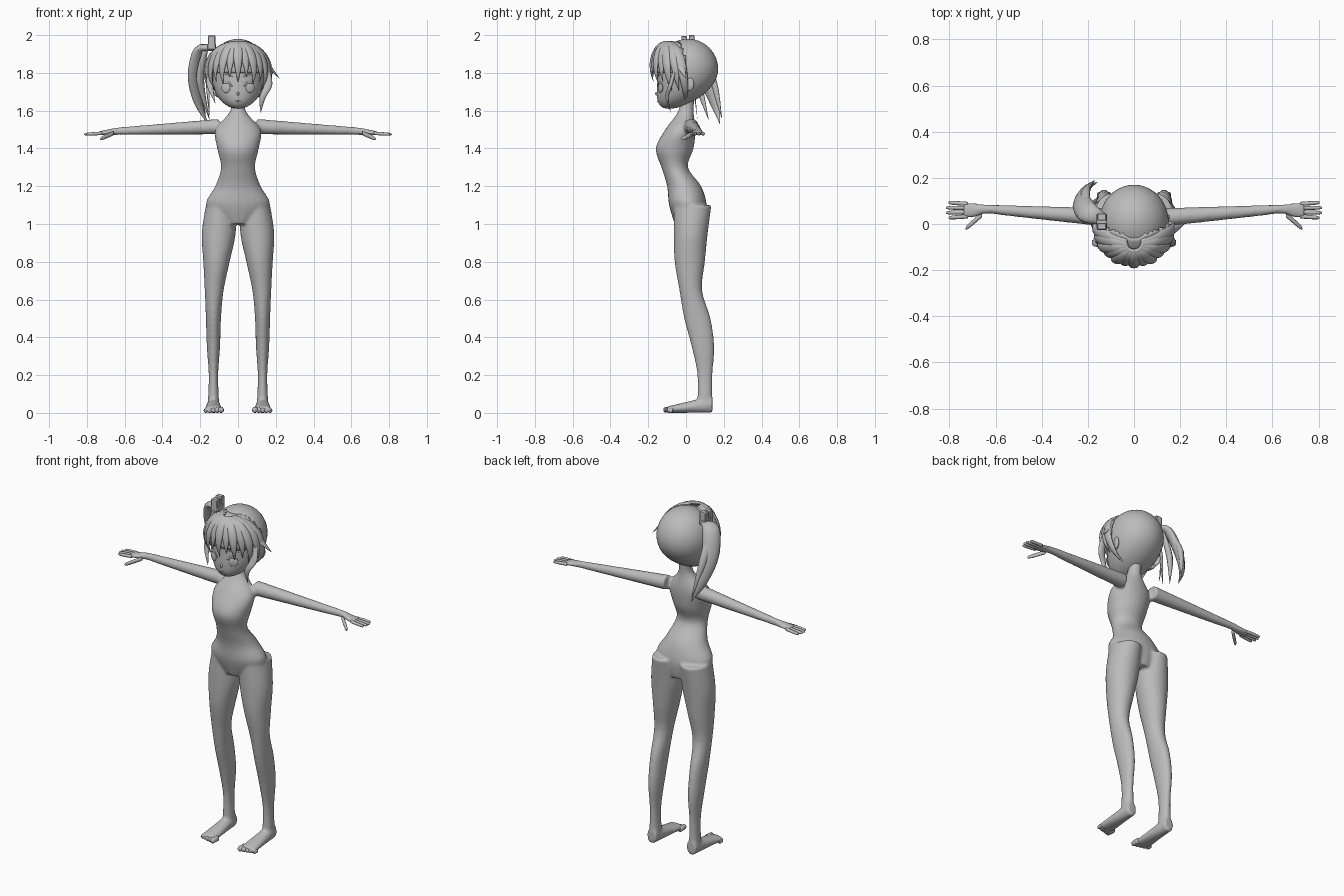
import bpy, bmesh
from math import sin, cos, asin, sqrt, pi, radians
from mathutils import Vector

cube = bpy.data.objects.get("Cube")
if cube:
    bpy.data.objects.remove(cube, do_unlink=True)

color = (0.5, 0.5, 0.5, 1)
grey = bpy.data.materials.new("plain grey")
grey.use_nodes = True
grey.diffuse_color = color
grey.node_tree.nodes["Principled BSDF"].inputs["Base Color"].default_value = color

X, Y, Z = Vector((1, 0, 0)), Vector((0, 1, 0)), Vector((0, 0, 1))
SIDES = (("right", -1), ("left", 1))


def spline(rows, steps):
    """Smooth interpolation through rows of numbers."""
    rows = [Vector(row) for row in rows]
    padded = [rows[0]] + rows + [rows[-1]]
    smooth = []
    for before, start, end, after in zip(padded, padded[1:], padded[2:], padded[3:]):
        leave, arrive = (end - before) / 2, (after - start) / 2
        for step in range(steps):
            t = step / steps
            ease = t * t * (3 - 2 * t)
            smooth.append(start.lerp(end, ease) + leave * (t * (1 - t) ** 2)
                          - arrive * (t * t * (1 - t)))
    return smooth + [rows[-1]]


def loft(bm, rows, across, depth=None, sides=24, steps=4):
    """Closed tube through rows of (x, y, z, half width, half depth)."""
    path = spline(rows, steps)
    rings = []
    for i, row in enumerate(path):
        center = Vector(row[:3])
        other = depth
        if other is None:
            ahead, behind = path[min(i + 1, len(path) - 1)], path[max(i - 1, 0)]
            other = Vector((ahead - behind)[:3]).cross(across).normalized()
        ring = []
        for k in range(sides):
            angle = 2 * pi * k / sides
            ring.append(bm.verts.new(center + across * (row[3] * cos(angle))
                                     + other * (row[4] * sin(angle))))
        rings.append(ring)
    for ring, following in zip(rings, rings[1:]):
        for k in range(sides):
            n = (k + 1) % sides
            bm.faces.new((ring[k], ring[n], following[n], following[k]))
    bm.faces.new(rings[0])
    bm.faces.new(rings[-1])


def lock(bm, points, width, across, flatness=0.5):
    """Hair lock: swells from its root and tapers to a fine tip."""
    rows = []
    for i, point in enumerate(points):
        half = width * sin(pi * (0.2 + 0.79 * i / (len(points) - 1)))
        rows.append((*point, half, half * flatness))
    loft(bm, rows, across, sides=12)


def rounded_digit(bm, start, end, radius, across, depth):
    """Finger or toe with a rounded end."""
    start, end = Vector(start), Vector(end)
    rows = []
    for along, scale in ((0, 1), (0.5, 1), (0.9, 0.8), (1, 0.2)):
        rows.append((*start.lerp(end, along), radius * scale, radius * scale))
    loft(bm, rows, across, depth, sides=10)


def add_object(bm, name):
    bmesh.ops.recalc_face_normals(bm, faces=bm.faces)
    for face in bm.faces:
        face.smooth = True
    mesh = bpy.data.meshes.new(name)
    bm.to_mesh(mesh)
    bm.free()
    mesh.materials.append(grey)
    part = bpy.data.objects.new(name, mesh)
    bpy.context.collection.objects.link(part)
    return part


def ball(name, location, scale, turn=0):
    bpy.ops.mesh.primitive_uv_sphere_add(segments=20, ring_count=12, radius=1,
                                         location=location, rotation=(0, 0, turn))
    part = bpy.context.object
    part.name, part.scale = name, scale
    part.data.materials.append(grey)
    bpy.ops.object.shade_smooth()


# Mannequin body: trunk, arms, legs and feet blended into one skin
bm = bmesh.new()
trunk = [(.02, .08, .08), (.01, .17, .1), (-.01, .12, .09), (-.06, .09, .07),
         (-.06, .11, .1), (-.03, .12, .08), (0, .04, .04), (.01, .04, .04)]
loft(bm, [(0, y, 1 + i / 10, wide, deep) for i, (y, wide, deep) in enumerate(trunk)], X, Y)
leg = [(.1, .03, .04), (.1, .025, .04), (.09, .035, .06), (.06, .04, .07),
       (.025, .05, .06), (.02, .07, .08), (.025, .09, .09), (.035, .08, .1)]
for side, s in SIDES:
    rows = []
    for i, (y, wide, deep) in enumerate(leg):
        z = .05 + .15 * i
        rows.append((s * (.13 - .08 * max(0, z - .6)), y, z, wide, deep))
    loft(bm, rows, X, Y)
    rows = []
    for i in range(7):
        x = .1 + .09 * i
        radius = .045 - .04 * x
        rows.append((s * x, .02 + .07 * x, 1.52 - .045 * x, radius, radius))
    rows += [(s * .69, .06, 1.485, .03, .015), (s * .74, .06, 1.48, .035, .01)]
    loft(bm, rows, Y, Z)
    rows = []
    for i in range(5):
        half = .045 - .007 * i
        rows.append((s * .13, .14 - .06 * i, half, .03 + .005 * i, half))
    loft(bm, rows, X, Z)
body = add_object(bm, "body")
blend = body.modifiers.new("blend", "REMESH")
blend.mode, blend.voxel_size, blend.use_smooth_shade = "VOXEL", .008, True
relax = body.modifiers.new("relax", "SMOOTH")
relax.iterations = 5

# Fingers, thumbs and toes
for side, s in SIDES:
    bm = bmesh.new()
    for k in (-1.5, -.5, .5, 1.5):
        rounded_digit(bm, (s * .72, .06 + .018 * k, 1.48),
                      (s * (.82 - .01 * abs(k)), .06 + .022 * k, 1.475), .009, Y, Z)
    rounded_digit(bm, (s * .66, .04, 1.48), (s * .73, -.02, 1.45), .012, Y, Z)
    add_object(bm, side + "_fingers")
    bm = bmesh.new()
    for k in range(5):
        x, radius = s * (.09 + .02 * k), .016 - .001 * k
        rounded_digit(bm, (x, -.07, radius), (x, -.12 + .006 * k, radius), radius, X, Z)
    add_object(bm, side + "_toes")

# Head: a round cranium drawn forward and down to a small chin
CENTER, HALF_WIDTH, HALF_LENGTH, CHIN_DROP = 1.82, .15, .16, .21


def jaw_shift(height):
    return .01 - .1 * min(0, height) ** 2


def on_face(x, z, lift=0):
    """Point on the front of the head."""
    height = (z - CENTER) / CHIN_DROP
    depth = HALF_LENGTH * sqrt(1 - height ** 2 - (x / HALF_WIDTH) ** 2)
    return x, jaw_shift(height) - depth - lift, z


bm = bmesh.new()
bmesh.ops.create_uvsphere(bm, u_segments=40, v_segments=28, radius=1)
for vert in bm.verts:
    x, y, z = vert.co
    drop = HALF_LENGTH if z > 0 else CHIN_DROP
    vert.co = (x * HALF_WIDTH, y * HALF_LENGTH + jaw_shift(z), CENTER + z * drop)
add_object(bm, "head")
ball("nose", on_face(0, 1.69), (.007, .01, .01))
ball("mouth", on_face(0, 1.65), (.015, .004, .003))

# Eyes, lashes, brows and ears
for side, s in SIDES:
    ball(side + "_eye", on_face(s * .065, 1.72), (.026, .008, .026), s * radians(25))
    bm = bmesh.new()
    for base, arch, width in ((1.73, .02, .006), (1.78, .01, .004)):
        arc = [on_face(s * (.03 + .02 * k), base + arch * sin(pi * k / 3), .002)
               for k in range(4)]
        lock(bm, arc, width, Z)
    add_object(bm, side + "_lash_and_brow")
    ball(side + "_ear", (s * .14, .02, 1.74), (.012, .024, .036), -s * .4)

# Front hair cap: the part of a shell ahead of a V-shaped parting
bm = bmesh.new()
bmesh.ops.create_uvsphere(bm, u_segments=48, v_segments=32, radius=.165)
bmesh.ops.translate(bm, verts=bm.verts, vec=(0, 0, CENTER - .005))
behind = []
for face in bm.faces:
    x, y, z = face.calc_center_median()
    if z < CENTER - .02 or y > .35 * abs(x) - .06:
        behind.append(face)
bmesh.ops.delete(bm, geom=behind, context="FACES")
cap = add_object(bm, "hair_cap")
shell = cap.modifiers.new("thickness", "SOLIDIFY")
shell.thickness = .01

# Fringe locks fanned out from the crown, longer towards the sides
bm = bmesh.new()
for i in range(-6, 7):
    turn = radians(15 * i)
    tip_height = 1.75 - .003 * i * i + .03 * (i % 2)
    last = asin((tip_height - 1.8) / .17)
    path = []
    for step in range(6):
        t = step / 5
        rise = radians(80) * (1 - t) + last * t
        path.append((.17 * cos(rise) * sin(turn),
                     -.18 * cos(rise) * cos(turn) - .08 * (1 - t) ** 2,
                     1.8 + .165 * sin(rise)))
    lock(bm, path, .026, Vector((cos(turn), sin(turn), 0)))
add_object(bm, "fringe")

# Loose locks framing the face, the left flick and thin strands on the right
bm = bmesh.new()
lock(bm, [(.15, -.05, 1.85), (.16, -.08, 1.74), (.13, -.1, 1.67), (.12, -.08, 1.59)], .022, X)
lock(bm, [(-.14, -.05, 1.85), (-.15, -.08, 1.74), (-.12, -.11, 1.64)], .018, X)
lock(bm, [(.1, -.06, 1.92), (.16, -.03, 1.84), (.22, 0, 1.77)], .024, Y)
for k in range(2):
    lock(bm, [(-.15, .03, 1.86), (-.16, .04, 1.74), (-.15, .03 + .03 * k, 1.6 - .04 * k)], .01, X)
add_object(bm, "loose_locks")

# Side ponytail with overlapping locks
bm = bmesh.new()
slant = Vector((.65, .75, 0)).normalized()
lock(bm, [(-.14, .02, 1.93), (-.2, .05, 1.92), (-.23, .1, 1.78),
          (-.21, .15, 1.64), (-.16, .18, 1.53)], .05, slant)
lock(bm, [(-.17, .03, 1.93), (-.2, .06, 1.76), (-.15, .12, 1.55)], .026, slant, .7)
lock(bm, [(-.2, .07, 1.9), (-.21, .14, 1.76), (-.17, .19, 1.56)], .026, slant, .7)
add_object(bm, "ponytail")

# Block-shaped hair tie
for name, y, z, size in (("hair_tie_band", .01, 1.94, (.045, .07, .03)),
                         ("hair_tie_front_block", -.01, 1.97, (.04, .03, .05)),
                         ("hair_tie_back_block", .03, 1.975, (.04, .03, .05))):
    bpy.ops.mesh.primitive_cube_add(size=1, location=(-.14, y, z))
    tie = bpy.context.object
    tie.name, tie.scale = name, size
    tie.data.materials.append(grey)
    bevel = tie.modifiers.new("soft_edges", "BEVEL")
    bevel.width = .08
